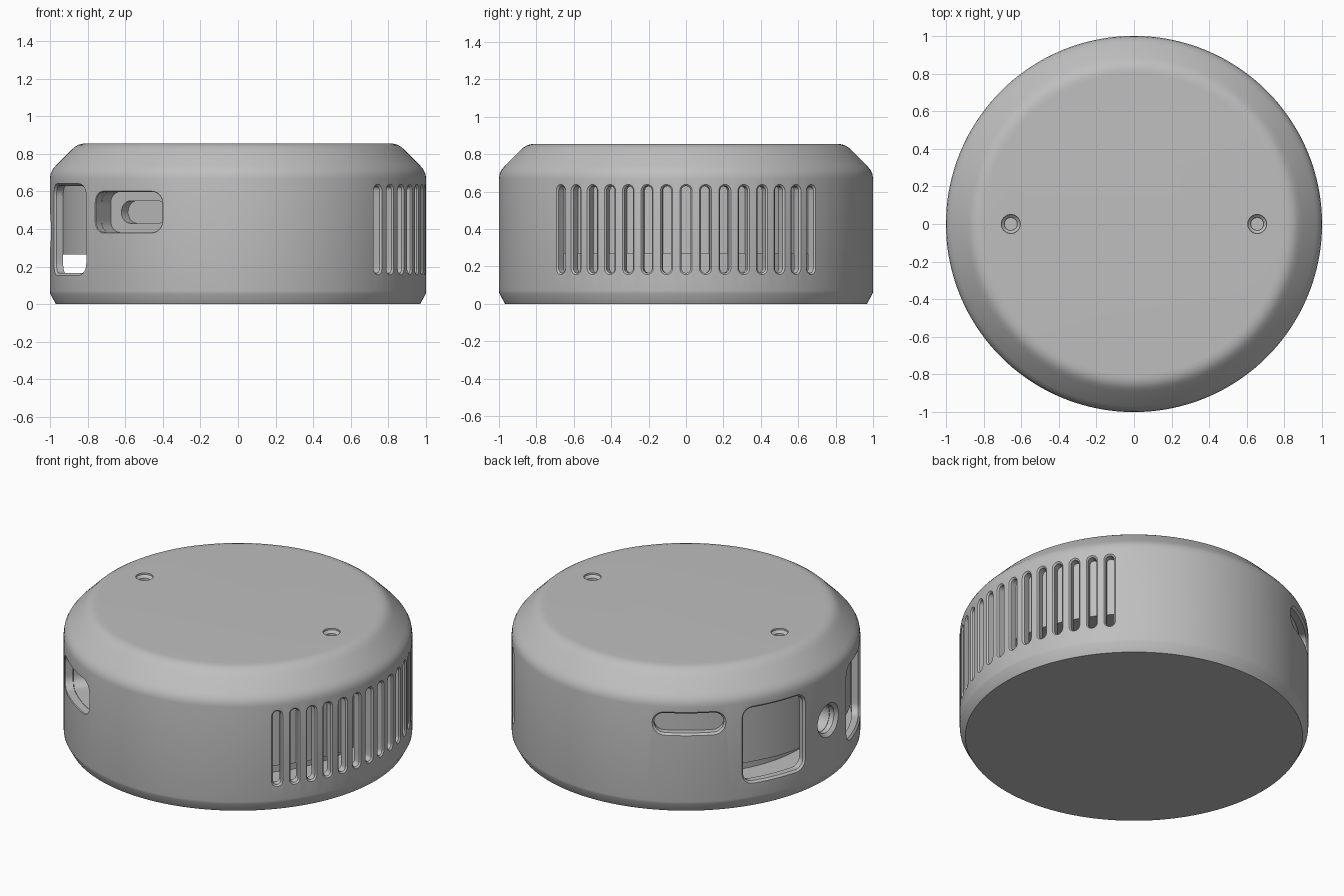
import bpy, bmesh
from math import sin, cos, pi, radians, sqrt
from mathutils import Matrix

old = bpy.data.objects.get("Cube")
if old:
    bpy.data.objects.remove(old, do_unlink=True)

grey = bpy.data.materials.new("light grey plastic")
grey.use_nodes = True
colour = (0.52, 0.52, 0.52, 1)
grey.diffuse_color = colour
grey.node_tree.nodes["Principled BSDF"].inputs["Base Color"].default_value = colour


def make_object(name, bm):
    bmesh.ops.recalc_face_normals(bm, faces=bm.faces)
    mesh = bpy.data.meshes.new(name)
    bm.to_mesh(mesh)
    bm.free()
    mesh.materials.append(grey)
    ob = bpy.data.objects.new(name, mesh)
    bpy.context.collection.objects.link(ob)
    return ob


def add_lathe(bm, profile, steps=180, centre=(0, 0)):
    """Solid of revolution; the profile starts and ends on the axis."""
    rings = []
    for r, z in profile:
        count = steps if r > 0 else 1
        rings.append([bm.verts.new((centre[0] + r * cos(2 * pi * i / steps),
                                    centre[1] + r * sin(2 * pi * i / steps), z))
                      for i in range(count)])
    for a, b in zip(rings, rings[1:]):
        if len(a) == 1 or len(b) == 1:
            bm.faces.new(b if len(a) == 1 else a)
            continue
        for i in range(steps):
            j = (i + 1) % steps
            bm.faces.new((a[i], a[j], b[j], b[i]))
    # the pole vertices are replaced by flat caps
    bmesh.ops.delete(bm, geom=[v for v in bm.verts if not v.link_faces], context='VERTS')


def outline(w, h, r, arc=6, split=8):
    """Rounded rectangle with its straight sides subdivided."""
    corners = []
    for n, (sx, sy) in enumerate(((1, 1), (-1, 1), (-1, -1), (1, -1))):
        cx, cy = sx * (w / 2 - r), sy * (h / 2 - r)
        corners.append([(cx + r * cos((n + k / arc) * pi / 2),
                         cy + r * sin((n + k / arc) * pi / 2)) for k in range(arc + 1)])
    pts = []
    for n, c in enumerate(corners):
        pts += c
        (ax, ay), (bx, by) = c[-1], corners[(n + 1) % 4][0]
        if abs(ax - bx) + abs(ay - by) < 1e-4:
            pts.pop()
        else:
            pts += [(ax + (bx - ax) * k / split, ay + (by - ay) * k / split)
                    for k in range(1, split)]
    return pts


def add_opening(bm, angle, z, w, h, r, inner, bevel=0.012):
    """Radial prism with a flared mouth that follows the round wall."""
    spin = Matrix.Rotation(radians(angle), 4, 'Z')
    rings = []
    sections = ((inner, 0, False), (1 - bevel, 0, True),
                (1.01, bevel + 0.01, True), (1.15, bevel + 0.01, False))
    for radius, grow, curved in sections:
        ring = []
        for t, v in outline(w + 2 * grow, h + 2 * grow, r + grow):
            d = sqrt(radius ** 2 - t ** 2) if curved else radius
            vert = bm.verts.new((d, t, z + v))
            vert.co = spin @ vert.co
            ring.append(vert)
        rings.append(ring)
    for a, b in zip(rings, rings[1:]):
        for i in range(len(a)):
            j = (i + 1) % len(a)
            bm.faces.new((a[i], a[j], b[j], b[i]))
    bm.faces.new(rings[0])
    bm.faces.new(rings[-1])


def cut(ob, cutter):
    cutter.hide_render = True
    mod = ob.modifiers.new("cut", 'BOOLEAN')
    mod.operation = 'DIFFERENCE'
    mod.solver = 'EXACT'
    mod.object = cutter
    bpy.context.view_layer.objects.active = ob
    bpy.ops.object.modifier_apply(modifier=mod.name)


# Outer shell: chamfered foot, straight wall, sloped and rounded shoulder
bm = bmesh.new()
add_lathe(bm, [(0, 0), (0.968, 0), (0.998, 0.055), (1, 0.07), (1, 0.67),
               (0.996, 0.695), (0.985, 0.717), (0.968, 0.738),
               (0.89, 0.816), (0.871, 0.834), (0.85, 0.847), (0.825, 0.854),
               (0.80, 0.855), (0, 0.855)])
shell = make_object("outer_shell", bm)

bm = bmesh.new()
add_lathe(bm, [(0, 0.15), (0.95, 0.15), (0.95, 0.72), (0, 0.72)])
cavity = make_object("cavity_cutter", bm)

# Inner body: full width above, narrower below so an open gap runs round it
bm = bmesh.new()
add_lathe(bm, [(0, 0.14), (0.79, 0.14), (0.79, 0.265), (0.948, 0.265),
               (0.948, 0.715), (0, 0.715)])
core = make_object("inner_body", bm)

# Wall openings: vents, two windows and a flat slot
bm = bmesh.new()
for i in range(-7, 8):
    add_opening(bm, i * 6, 0.397, 0.048, 0.464, 0.0239, 0.9, 0.009)
for side in (-24, 24):
    add_opening(bm, 180 + side, 0.397, 0.40, 0.464, 0.055, 0.9)
add_opening(bm, 126, 0.563, 0.40, 0.124, 0.06, 0.9)
openings = make_object("wall_opening_cutter", bm)

# Sockets that reach into the inner body: round jack and stepped port
bm = bmesh.new()
add_opening(bm, 180, 0.39, 0.17, 0.17, 0.085, 0.85, 0.02)
add_opening(bm, 233.5, 0.49, 0.44, 0.215, 0.06, 0.84, 0.004)
sockets = make_object("socket_cutter", bm)
bm = bmesh.new()
add_opening(bm, 233.5, 0.49, 0.30, 0.12, 0.0599, 0.78)
port = make_object("port_cutter", bm)

# Countersunk screw holes in the top
bm = bmesh.new()
for x in (-0.655, 0.655):
    add_lathe(bm, [(0, 0.80), (0.034, 0.80), (0.034, 0.83), (0.05, 0.845),
                   (0.052, 0.9), (0, 0.9)], 32, (x, 0))
holes = make_object("screw_hole_cutter", bm)

for cutter in (cavity, openings, sockets, holes):
    cut(shell, cutter)
for cutter in (sockets, port):
    cut(core, cutter)
for cutter in (cavity, openings, sockets, port, holes):
    bpy.data.objects.remove(cutter, do_unlink=True)

# Smooth round walls with crisp edges
bpy.ops.object.select_all(action='DESELECT')
for ob in (shell, core):
    ob.select_set(True)
bpy.context.view_layer.objects.active = shell
bpy.ops.object.shade_smooth_by_angle(angle=radians(30))
